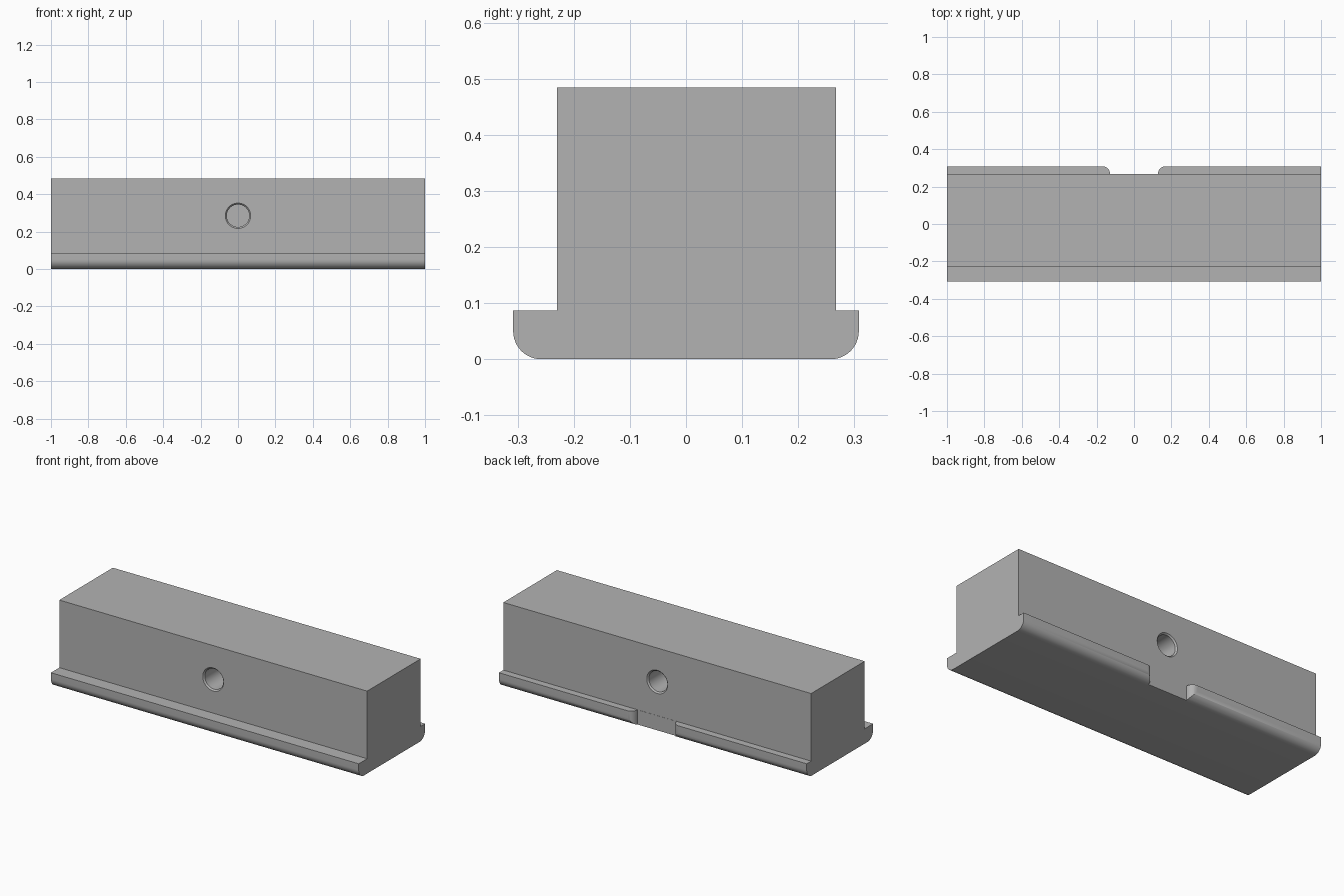
import bpy, bmesh
from math import sin, cos, pi, radians
from mathutils import Matrix, Vector

old = bpy.data.objects.get("Cube")
if old:
    bpy.data.objects.remove(old, do_unlink=True)

grey = bpy.data.materials.new("plain grey")
grey.use_nodes = True
grey.diffuse_color = (0.45, 0.45, 0.45, 1)
grey.node_tree.nodes["Principled BSDF"].inputs["Base Color"].default_value = grey.diffuse_color

FRONT, BACK = -0.23, 0.267      # block faces
RIM, LEDGE, TOP = 0.308, 0.087, 0.484


def arc(cx, cy, r, start, end, steps=12):
    angles = [radians(start + (end - start) * i / steps) for i in range(steps + 1)]
    return [(cx + r * cos(a), cy + r * sin(a)) for a in angles]


def finish(name, bm):
    bmesh.ops.recalc_face_normals(bm, faces=bm.faces)
    mesh = bpy.data.meshes.new(name)
    bm.to_mesh(mesh)
    bm.free()
    mesh.materials.append(grey)
    obj = bpy.data.objects.new(name, mesh)
    bpy.context.collection.objects.link(obj)
    return obj


def prism(name, points, place, sweep):
    """Extrude a 2D outline, placed in space, along a vector."""
    bm = bmesh.new()
    face = bm.faces.new([bm.verts.new(place(*p)) for p in points])
    made = bmesh.ops.extrude_face_region(bm, geom=[face])["geom"]
    bmesh.ops.translate(bm, vec=sweep, verts=[v for v in made if isinstance(v, bmesh.types.BMVert)])
    return finish(name, bm)


def bore(name, side, face_y):
    """Blind hole cutter with a chamfered mouth, along y."""
    bm = bmesh.new()
    rings = []
    for r, depth in [(0.078, -0.01), (0.06, 0.008), (0.06, 0.2)]:
        y = face_y - side * depth
        rings.append([bm.verts.new((x, y, z)) for x, z in arc(0, 0.285, r, 0, 360, 48)[:-1]])
    for a, b in zip(rings, rings[1:]):
        for i in range(len(a)):
            j = (i + 1) % len(a)
            bm.faces.new((a[i], a[j], b[j], b[i]))
    bm.faces.new(rings[0])
    bm.faces.new(rings[-1])
    return finish(name, bm)


# Block with a rounded flange along the bottom
corner = 0.05
profile = (arc(-RIM + corner, corner, corner, 180, 270) + arc(RIM - corner, corner, corner, 270, 360)
           + [(RIM, LEDGE), (BACK, LEDGE), (BACK, TOP), (FRONT, TOP), (FRONT, LEDGE), (-RIM, LEDGE)])
block = prism("flanged_block", profile, lambda y, z: (-1, y, z), Vector((2, 0, 0)))

# Notch in the back flange, with rounded mouth
half, round_r = 0.128, 0.04
side = [(half, BACK + 0.001)] + arc(half + round_r, RIM - round_r, round_r, 180, 90)[1:] + [(half + round_r, 0.4)]
outline = side + [(-x, y) for x, y in reversed(side)]
notch = prism("notch_cutter", outline, lambda x, y: (x, y, -0.1), Vector((0, 0, 0.3)))

# Cut the notch and the front and back holes
for cutter in (notch, bore("front_hole_cutter", -1, FRONT), bore("back_hole_cutter", 1, BACK)):
    cutter.hide_render = True
    mod = block.modifiers.new(cutter.name, 'BOOLEAN')
    mod.operation, mod.solver, mod.object = 'DIFFERENCE', 'EXACT', cutter
    bpy.context.view_layer.objects.active = block
    bpy.ops.object.modifier_apply(modifier=mod.name)
    bpy.data.objects.remove(cutter, do_unlink=True)

bpy.ops.object.select_all(action='DESELECT')
block.select_set(True)
bpy.context.view_layer.objects.active = block
bpy.ops.object.shade_smooth_by_angle(angle=radians(30))
